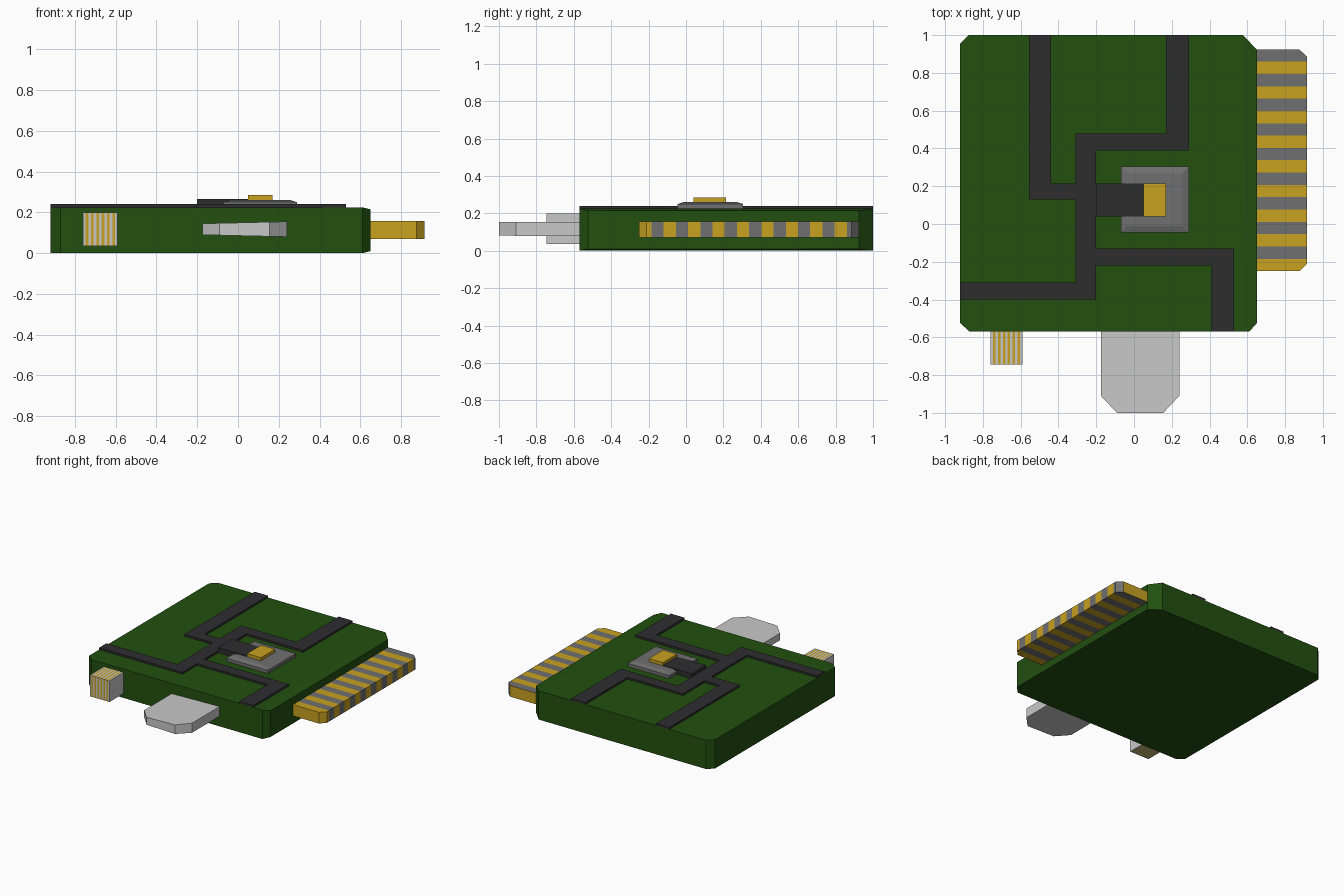
import bpy, bmesh

cube = bpy.data.objects.get("Cube")
if cube:
    bpy.data.objects.remove(cube, do_unlink=True)


def material(name, rgb):
    m = bpy.data.materials.new(name)
    m.use_nodes = True
    m.diffuse_color = (*rgb, 1)
    m.node_tree.nodes["Principled BSDF"].inputs["Base Color"].default_value = (*rgb, 1)
    return m


GREEN = material("board green", (0.016, 0.08, 0.005))
DARK = material("trace black", (0.027, 0.026, 0.028))
GOLD = material("contact gold", (0.58, 0.36, 0.015))
GREY = material("mid grey", (0.16, 0.16, 0.16))
SILVER = material("light grey", (0.58, 0.58, 0.58))


def rect(x0, x1, y0, y1):
    return [(x0, y0), (x1, y0), (x1, y1), (x0, y1)]


def prism(name, outline, z0, z1, mats, inset=0, edit=None):
    """Extrude an outline from z0 to z1; the top may be pulled in, then edited."""
    bm = bmesh.new()
    cx = (min(p[0] for p in outline) + max(p[0] for p in outline)) / 2
    cy = (min(p[1] for p in outline) + max(p[1] for p in outline)) / 2
    face = bm.faces.new([bm.verts.new((x, y, z0)) for x, y in outline])
    top = bmesh.ops.extrude_face_region(bm, geom=[face])["geom"]
    for v in top:
        if isinstance(v, bmesh.types.BMVert):
            v.co.z = z1
            v.co.x -= inset if v.co.x > cx else -inset
            v.co.y -= inset if v.co.y > cy else -inset
    if edit:
        edit(bm)
    bmesh.ops.recalc_face_normals(bm, faces=bm.faces)
    mesh = bpy.data.meshes.new(name)
    bm.to_mesh(mesh)
    bm.free()
    for m in mats:
        mesh.materials.append(m)
    obj = bpy.data.objects.new(name, mesh)
    bpy.context.collection.objects.link(obj)
    return obj


def stripes(axis, start, end, count, last):
    """Cut into equal bands and alternate the two materials."""
    step = (end - start) / count

    def edit(bm):
        normal = [0, 0, 0]
        normal[axis] = 1
        for i in range(1, count):
            point = [0, 0, 0]
            point[axis] = start + i * step
            bmesh.ops.bisect_plane(bm, geom=bm.verts[:] + bm.edges[:] + bm.faces[:],
                                   plane_co=point, plane_no=normal)
        for f in bm.faces:
            band = int((f.calc_center_median()[axis] - start) / step + 0.01)
            f.material_index = min(band, last) % 2
    return edit


# Board: clipped corners, thinner along its right-hand edge
def thin_edge(bm):
    for z in (0, 0.225):
        ends = [v for v in bm.verts if 0.57 < v.co.x < 0.62 and abs(v.co.z - z) < 0.01]
        bmesh.ops.connect_verts(bm, verts=ends)
    for v in bm.verts:
        if v.co.x > 0.64:
            v.co.z += 0.01 if v.co.z < 0.1 else -0.01


prism("circuit_board", [(-0.92, -0.525), (-0.87, -0.57), (0.61, -0.57), (0.65, -0.525),
                        (0.65, 0.925), (0.575, 1), (-0.875, 1), (-0.92, 0.955)],
      0, 0.225, [GREEN], edit=thin_edge)

# Raised trace network
prism("board_traces", [
    (-0.92, -0.31), (-0.31, -0.31), (-0.31, 0.13), (-0.555, 0.13), (-0.555, 1),
    (-0.44, 1), (-0.44, 0.215), (-0.31, 0.215), (-0.31, 0.48), (0.17, 0.48),
    (0.17, 1), (0.29, 1), (0.29, 0.39), (-0.2, 0.39), (-0.2, -0.13), (0.53, -0.13),
    (0.53, -0.57), (0.41, -0.57), (0.41, -0.22), (-0.2, -0.22), (-0.2, -0.4), (-0.92, -0.4)],
    0.225, 0.24, [DARK])

# Chip with its lead and contact
prism("chip_skirt", rect(-0.07, 0.29, -0.045, 0.305), 0.225, 0.25, [GREY])
prism("chip_top", rect(-0.07, 0.29, -0.045, 0.305), 0.25, 0.261, [GREY], inset=0.035)
prism("chip_lead", rect(-0.2, 0.05, 0.04, 0.215), 0.225, 0.265, [DARK])
prism("chip_contact", rect(0.05, 0.17, 0.04, 0.215), 0.24, 0.285, [GOLD])

# Striped edge connector
prism("edge_connector", [(0.64, -0.25), (0.875, -0.25), (0.915, -0.21), (0.915, 0.885),
                         (0.875, 0.925), (0.64, 0.925)],
      0.07, 0.157, [GOLD, GREY], edit=stripes(1, -0.25, 0.925, 18, 18))


# Flat plug, slightly thinner toward one side
def plug_taper(bm):
    for v in bm.verts:
        shift = 0.01 * (0.24 - v.co.x) / 0.415
        v.co.z += shift if v.co.z < 0.1 else -shift


prism("flat_plug", [(-0.175, -0.56), (-0.175, -0.91), (-0.09, -1), (0.155, -1),
                    (0.24, -0.91), (0.24, -0.56)],
      0.08, 0.155, [SILVER], edit=plug_taper)

# Small pin block
prism("pin_block", rect(-0.76, -0.59, -0.745, -0.56), 0.035, 0.2, [SILVER, GOLD],
      edit=stripes(0, -0.76, -0.59, 13, 12))
